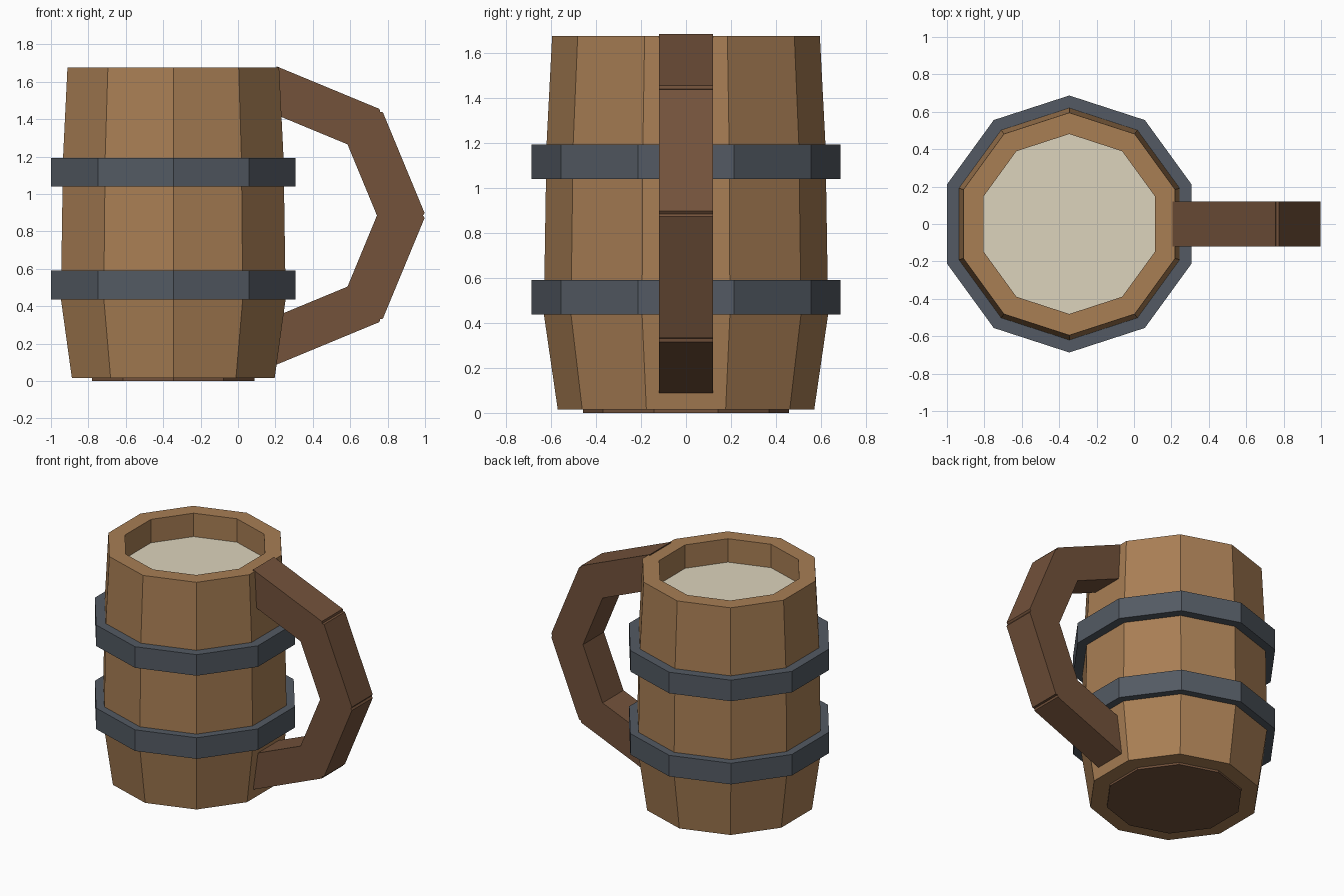
import bpy, bmesh, math

if "Cube" in bpy.data.objects:
    bpy.data.objects.remove(bpy.data.objects["Cube"])

CX = -0.346      # barrel axis
SIDES = 10


def material(name, rgb):
    def lin(c):
        c /= 255
        return c / 12.92 if c <= 0.04045 else ((c + 0.055) / 1.055) ** 2.4
    m = bpy.data.materials.new(name)
    m.diffuse_color = (*[lin(c) for c in rgb], 1)
    m.use_nodes = True
    m.node_tree.nodes["Principled BSDF"].inputs["Base Color"].default_value = m.diffuse_color
    return m


WOOD = material("barrel wood", (168, 126, 84))
DARK = material("dark wood", (115, 82, 59))
IRON = material("iron", (83, 90, 99))
FOAM = material("foam", (220, 211, 188))


def finish(name, bm, mat):
    bmesh.ops.recalc_face_normals(bm, faces=bm.faces)
    me = bpy.data.meshes.new(name)
    bm.to_mesh(me)
    bm.free()
    me.materials.append(mat)
    ob = bpy.data.objects.new(name, me)
    bpy.context.collection.objects.link(ob)
    return ob


def lathe(name, profile, mat):
    """Closed ring: spin an (r, z) loop around the barrel axis."""
    bm = bmesh.new()
    rings = []
    for i in range(SIDES):
        a = math.pi / 2 + 2 * math.pi * i / SIDES
        rings.append([bm.verts.new((CX + r * math.cos(a), r * math.sin(a), z)) for r, z in profile])
    n = len(profile)
    for i in range(SIDES):
        p, q = rings[i], rings[(i + 1) % SIDES]
        for j in range(n):
            k = (j + 1) % n
            bm.faces.new((p[j], q[j], q[k], p[k]))
    return finish(name, bm, mat)


def prism(name, points, direction, mat):
    """Extrude a flat outline along a direction."""
    bm = bmesh.new()
    f = bm.faces.new([bm.verts.new(p) for p in points])
    ext = bmesh.ops.extrude_face_region(bm, geom=[f], use_keep_orig=True)
    bmesh.ops.translate(bm, vec=direction,
                        verts=[v for v in ext["geom"] if isinstance(v, bmesh.types.BMVert)])
    return finish(name, bm, mat)


def disc(name, r, z0, z1, mat):
    pts = []
    for i in range(SIDES):
        a = math.pi / 2 + 2 * math.pi * i / SIDES
        pts.append((CX + r * math.cos(a), r * math.sin(a), z0))
    return prism(name, pts, (0, 0, z1 - z0), mat)


# Barrel wall, hollow
lathe("barrel", [(0.57, 0.015), (0.632, 0.44), (0.62, 1.19), (0.595, 1.675),
                 (0.481, 1.675), (0.481, 1.4), (0.455, 0.015)], WOOD)
# Iron bands
for label, z in (("lower_band", 0.437), ("upper_band", 1.04)):
    lathe(label, [(0.687, z), (0.687, z + 0.153), (0.6, z + 0.153), (0.6, z)], IRON)
# Drink surface and base plate
disc("drink", 0.481, 1.42, 1.505, FOAM)
disc("base", 0.457, 0.0, 0.05, DARK)

# Handle: half octagon with small open notches at the outer joints
HX, HZ, R_OUT, R_IN, NOTCH = 0.205, 0.885, 0.798, 0.538, 0.014


def polar(r, deg):
    a = math.radians(deg)
    return (HX + r * math.cos(a), -0.12, HZ + r * math.sin(a))


outline = [polar(R_OUT, 90)]
for deg in (45, 0, -45):
    outline += [polar(R_OUT - 0.005, deg + 0.9), polar(R_OUT - NOTCH, deg), polar(R_OUT - 0.005, deg - 0.9)]
outline.append(polar(R_OUT, -90))
outline += [polar(R_IN, deg) for deg in (-90, -45, 0, 45, 90)]
prism("handle", outline, (0, 0.24, 0), DARK)
